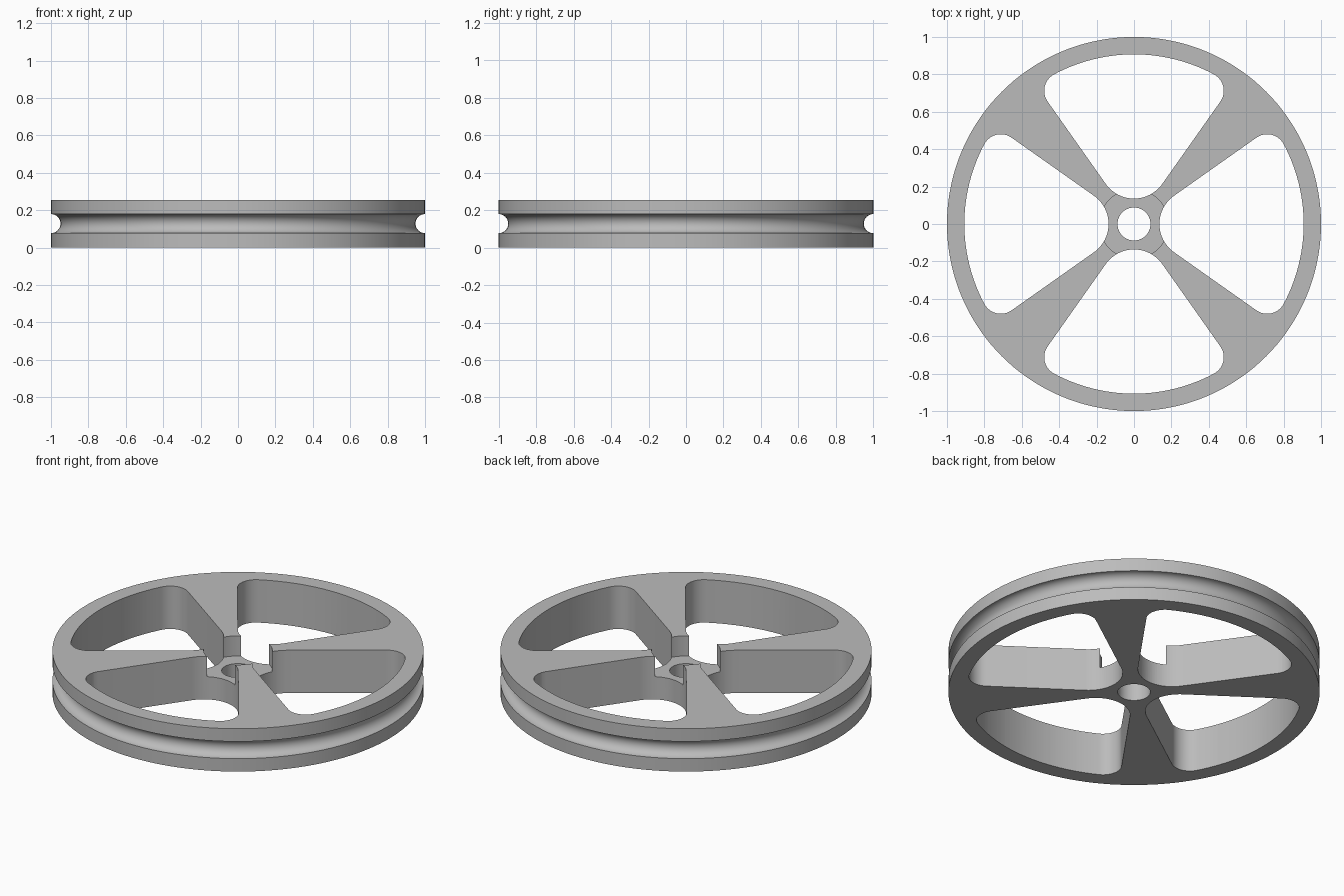
import bpy, bmesh, math

if "Cube" in bpy.data.objects:
    bpy.data.objects.remove(bpy.data.objects["Cube"])

SEG = 144
H = 0.255
HALF = math.radians(35.2)   # half angle of a window

grey = bpy.data.materials.new("plain grey")
grey.diffuse_color = (0.5, 0.5, 0.5, 1)
grey.use_nodes = True
grey.node_tree.nodes["Principled BSDF"].inputs["Base Color"].default_value = grey.diffuse_color


def make_object(name, bm):
    bmesh.ops.recalc_face_normals(bm, faces=bm.faces)
    mesh = bpy.data.meshes.new(name)
    bm.to_mesh(mesh)
    bm.free()
    mesh.materials.append(grey)
    ob = bpy.data.objects.new(name, mesh)
    bpy.context.collection.objects.link(ob)
    return ob


def arc(cx, cy, r, a0, a1, n):
    return [(cx + r * math.cos(a0 + (a1 - a0) * i / n),
             cy + r * math.sin(a0 + (a1 - a0) * i / n)) for i in range(n + 1)]


# Wheel body: lathed section with rope groove, bore and hub recess
groove = arc(1, 0.128, 0.051, -math.pi / 2, -3 * math.pi / 2, 16)
profile = [(0.088, 0), (1, 0)] + groove + [(1, H), (0.185, H), (0.185, 0.135), (0.088, 0.135)]
bm = bmesh.new()
rings = []
for s in range(SEG):
    a = 2 * math.pi * s / SEG
    rings.append([bm.verts.new((r * math.cos(a), r * math.sin(a), z)) for r, z in profile])
for s in range(SEG):
    A, B = rings[s], rings[(s + 1) % SEG]
    for i in range(len(profile)):
        j = (i + 1) % len(profile)
        bm.faces.new((A[i], B[i], B[j], A[j]))
wheel = make_object("spoked_pulley_wheel", bm)

# Window outline (pointing along +x): round inner end, filleted outer corners
R, f = 0.907, 0.1
c = 0.136 / (1 - math.sin(HALF))
fa = HALF - math.asin(f / (R - f))
fx, fy = (R - f) * math.cos(fa), (R - f) * math.sin(fa)
inner = arc(c, 0, c * math.sin(HALF), math.pi / 2 + HALF, 3 * math.pi / 2 - HALF, 24)
low = arc(fx, -fy, f, -math.pi / 2 - HALF, -fa, 14)
outer = arc(0, 0, R, -fa, fa, 28)[1:-1]
high = arc(fx, fy, f, fa, math.pi / 2 + HALF, 14)
outline = inner + low + outer + high

# Four window cutters
bm = bmesh.new()
for k in range(4):
    ca, sa = math.cos(k * math.pi / 2), math.sin(k * math.pi / 2)
    lo, hi = ([bm.verts.new((x * ca - y * sa, x * sa + y * ca, z)) for x, y in outline]
              for z in (-0.1, H + 0.1))
    bm.faces.new(lo[::-1])
    bm.faces.new(hi)
    n = len(outline)
    for i in range(n):
        j = (i + 1) % n
        bm.faces.new((lo[i], lo[j], hi[j], hi[i]))
cutter = make_object("window_cutter", bm)
cutter.hide_render = True

# Cut the windows, then bake the result and drop the cutter
mod = wheel.modifiers.new("windows", 'BOOLEAN')
mod.operation = 'DIFFERENCE'
mod.solver = 'EXACT'
mod.object = cutter
bpy.context.view_layer.update()
deps = bpy.context.evaluated_depsgraph_get()
result = bpy.data.meshes.new_from_object(wheel.evaluated_get(deps))
wheel.modifiers.clear()
wheel.data = result
bpy.data.objects.remove(cutter)

# Smooth curved walls, keep edges sharp
bpy.context.view_layer.objects.active = wheel
wheel.select_set(True)
bpy.ops.object.shade_smooth_by_angle(angle=math.radians(30))
